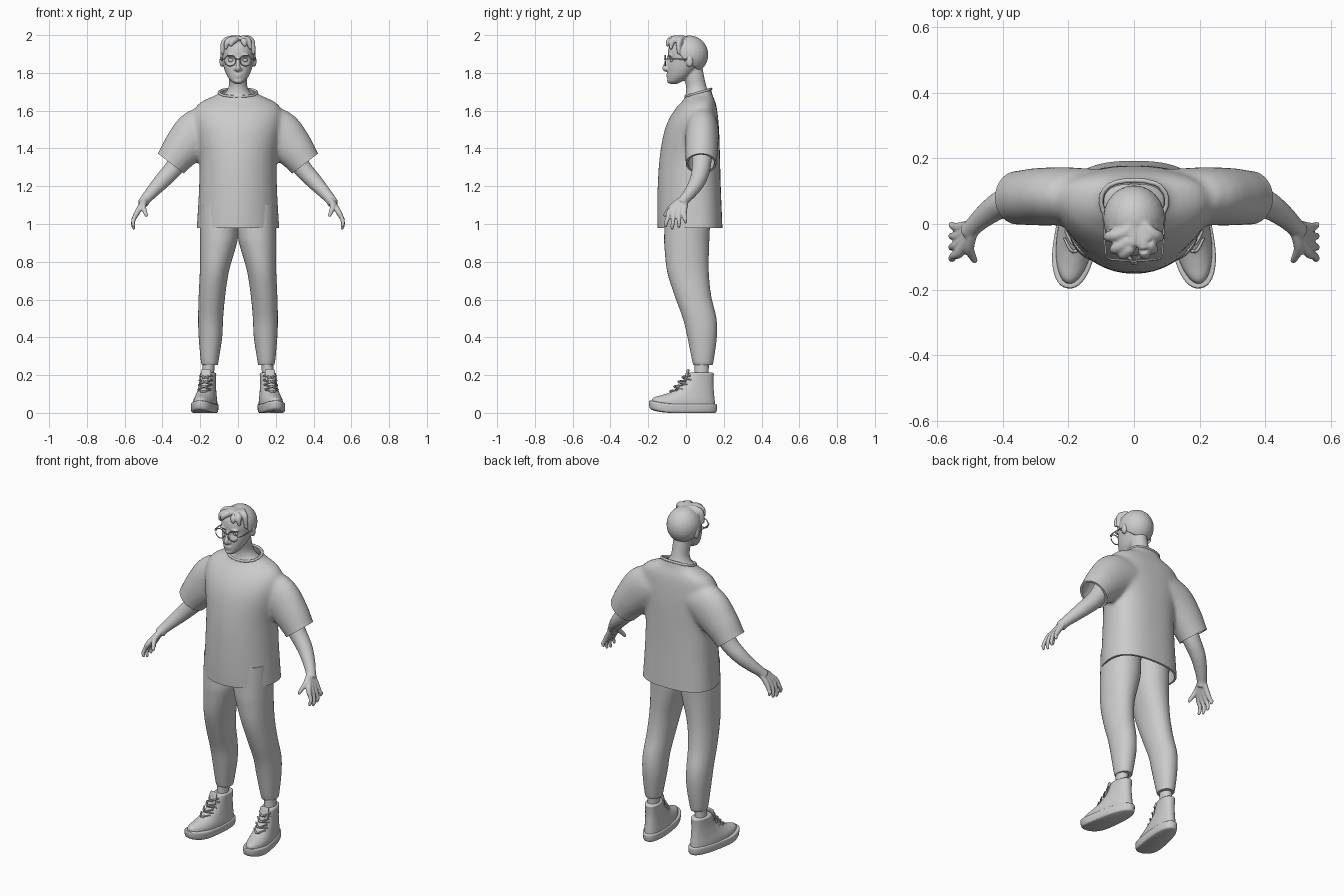
import bpy, bmesh
from math import sin, cos, pi, exp, atan2
from mathutils import Vector, Matrix

if "Cube" in bpy.data.objects:
    bpy.data.objects.remove(bpy.data.objects["Cube"])

clay = bpy.data.materials.new("plain grey")
clay.use_nodes = True
GREY = (0.6, 0.6, 0.6, 1)
clay.diffuse_color = GREY
clay.node_tree.nodes["Principled BSDF"].inputs["Base Color"].default_value = GREY


def spline(rows, k):
    """Catmull-Rom interpolation of rows of numbers."""
    out = []
    for i in range(len(rows) - 1):
        a, b, c, d = (rows[max(0, min(len(rows) - 1, i + j))] for j in (-1, 0, 1, 2))
        for s in range(k):
            t = s / k
            out.append([q + t / 2 * (r - p + t * (2 * p - 5 * q + 4 * r - w + t * (3 * (q - r) + w - p)))
                        for p, q, r, w in zip(a, b, c, d)])
    return out + [list(rows[-1])]


def skin(bm, rings, closed=False):
    loops = [[bm.verts.new(p) for p in ring] for ring in rings]
    n = len(loops[0])
    faces = []
    for i in range(len(loops) - (0 if closed else 1)):
        a, b = loops[i], loops[(i + 1) % len(loops)]
        faces += [bm.faces.new((a[j], a[(j + 1) % n], b[(j + 1) % n], b[j])) for j in range(n)]
    if not closed:
        faces += [bm.faces.new(loops[0]), bm.faces.new(loops[-1])]
    bmesh.ops.recalc_face_normals(bm, faces=faces)


def loft(bm, rows, wide=0.5, front=2.0, back=2.0, n=40, k=4):
    """Stacked level sections: z, centre x, half width, front y, back y."""
    rings = []
    for z, cx, rx, y0, y1 in spline(rows, k):
        yc, ring = y0 + (y1 - y0) * wide, []
        for j in range(n):
            c, s = cos(2 * pi * j / n), sin(2 * pi * j / n)
            e = 2 / (back if s > 0 else front)
            ry = y1 - yc if s > 0 else yc - y0
            ring.append((cx + rx * abs(c) ** e * (1 if c > 0 else -1),
                         yc + ry * abs(s) ** e * (1 if s > 0 else -1), z))
        rings.append(ring)
    skin(bm, rings)


def tube(bm, rows, n=14, k=4, closed=False):
    """Limb along a path: x, y, z, radius, optional second radius."""
    pts, rings = spline(rows, k), []
    m = len(pts)
    for i, p in enumerate(pts):
        i0, i1 = ((i - 1) % m, (i + 1) % m) if closed else (max(i - 1, 0), min(i + 1, m - 1))
        d = (Vector(pts[i1][:3]) - Vector(pts[i0][:3])).normalized()
        ref = Vector((0, 0, 1)) if closed or abs(d.y) > 0.9 else Vector((0, 1, 0))
        u = (ref - d * d.dot(ref)).normalized()
        v = d.cross(u)
        rings.append([Vector(p[:3]) + u * p[3] * cos(2 * pi * j / n) + v * p[-1] * sin(2 * pi * j / n)
                      for j in range(n)])
    skin(bm, rings, closed)


def blob(bm, loc, size):
    mat = Matrix.Translation(loc) @ Matrix.Diagonal((*size, 1))
    return bmesh.ops.create_uvsphere(bm, u_segments=24, v_segments=16, radius=1, matrix=mat)


def bake(ob):
    old = ob.data
    ob.data = bpy.data.meshes.new_from_object(ob.evaluated_get(bpy.context.evaluated_depsgraph_get()))
    ob.modifiers.clear()
    bpy.data.meshes.remove(old)


def finish(name, bm, voxel=0, relax=0, mirror=False):
    me = bpy.data.meshes.new(name)
    bm.to_mesh(me)
    bm.free()
    me.materials.append(clay)
    ob = bpy.data.objects.new(name, me)
    bpy.context.collection.objects.link(ob)
    if voxel:
        ob.modifiers.new("Blend", "REMESH").voxel_size = voxel
    if relax:
        sm = ob.modifiers.new("Relax", "SMOOTH")
        sm.iterations, sm.factor = relax, 0.5
    if mirror:
        mi = ob.modifiers.new("Mirror", "MIRROR")
        mi.use_mirror_merge = False
    bake(ob)
    shade(ob)
    return ob


def shade(ob):
    bpy.ops.object.select_all(action="DESELECT")
    ob.select_set(True)
    bpy.context.view_layer.objects.active = ob
    bpy.ops.object.shade_smooth_by_angle(angle=0.8)


# Shirt: torso and sleeves blended, then trimmed at hem, cuffs and collar
bm = bmesh.new()
loft(bm, [(.92, 0, .222, -.148, .195), (1.05, 0, .214, -.152, .19), (1.2, 0, .206, -.15, .184),
          (1.35, 0, .205, -.14, .18), (1.48, 0, .225, -.118, .176), (1.56, 0, .235, -.088, .17),
          (1.62, 0, .222, -.048, .162), (1.655, 0, .18, -.015, .152), (1.69, 0, .105, .005, .138),
          (1.74, 0, .09, .01, .13)], wide=.58, back=2.5, n=64)
for s in (1, -1):
    tube(bm, [(s * .08, .085, 1.52, .08, .09), (s * .2, .085, 1.49, .088, .125),
              (s * .29, .083, 1.405, .088, .108), (s * .355, .08, 1.32, .082, .087),
              (s * .39, .08, 1.275, .082, .087)], n=32)
shirt = finish("shirt", bm, voxel=.012, relax=8)
bm = bmesh.new()
bm.from_mesh(shirt.data)


def trim(co, no, keep=lambda v: True):
    vs = [v for v in bm.verts if keep(v)]
    ok = set(vs)
    rest = [g for seq in (bm.edges, bm.faces) for g in seq if all(v in ok for v in g.verts)]
    cut = bmesh.ops.bisect_plane(bm, geom=vs + rest, plane_co=co, plane_no=no, clear_outer=True)
    return [g.co.copy() for g in cut["geom_cut"] if isinstance(g, bmesh.types.BMVert)]


trim((0, 0, .98), (0, 0, -1))
for s in (1, -1):
    trim((s * .355, .08, 1.32), (s * .61, 0, -.79), lambda v: v.co.x * s > .25)
neckline = trim((0, .05, 1.69), (0, -.3, 1))
bm.to_mesh(shirt.data)
bm.free()
thick = shirt.modifiers.new("Cloth", "SOLIDIFY")
thick.thickness = .012
bake(shirt)
shade(shirt)

# Collar band and rolled hem edge
bm = bmesh.new()
neckline.sort(key=lambda p: atan2(p.x, p.y - .06))
tube(bm, [(p.x, p.y, p.z, .007) for p in neckline[::3]], n=8, k=1, closed=True)
finish("collar", bm)

# Trousers
bm = bmesh.new()
loft(bm, [(.255, .148, .04, .042, .138), (.27, .15, .046, .034, .145), (.4, .146, .062, .008, .163),
          (.5, .145, .066, -.016, .161), (.62, .138, .07, -.06, .133), (.75, .125, .077, -.1, .12),
          (.88, .106, .095, -.114, .122), (.95, .1, .101, -.115, .125), (1.1, .1, .1, -.11, .13)],
     front=2.1, back=2.1)
finish("trouser_legs", bm, mirror=True)

# Ankles
bm = bmesh.new()
loft(bm, [(.14, .158, .033, .04, .125), (.22, .157, .031, .045, .12), (.3, .152, .033, .045, .125)])
finish("ankles", bm, mirror=True)


def shoe_part(name, bm):
    """Lift the toe, turn the foot outward and mirror it."""
    for v in bm.verts:
        if v.co.y < -.07:
            v.co.z += .018 * ((v.co.y + .07) / .12) ** 2
    bmesh.ops.rotate(bm, verts=bm.verts, cent=(.155, .1, 0), matrix=Matrix.Rotation(.16, 3, "Z"))
    finish(name, bm, mirror=True)


# Shoes: sole, upper with padded collar, toe cap seam, laces and tongue
bm = bmesh.new()
loft(bm, [(0, .155, .056, -.185, .155), (.008, .155, .063, -.196, .163), (.04, .155, .065, -.2, .166),
          (.047, .155, .06, -.192, .16)], wide=.38, front=2.2, back=2.4, k=3)
shoe_part("shoe_soles", bm)
bm = bmesh.new()
loft(bm, [(.03, .155, .058, -.188, .156), (.065, .155, .057, -.178, .153), (.09, .155, .052, -.13, .15),
          (.11, .155, .048, -.085, .148), (.15, .155, .043, -.025, .145), (.19, .155, .042, .002, .146),
          (.207, .155, .042, .012, .147), (.213, .155, .036, .02, .14)], wide=.45, back=2.3)
shoe_part("shoe_uppers", bm)
bm = bmesh.new()
for k in range(4):
    y, z = -.075 + .022 * k, .108 + .025 * k
    for s in (1, -1):
        tube(bm, [(.155 - s * .034, y + .03, z - .008, .004), (.155, y - .012, z + .006, .005),
                  (.155 + s * .034, y + .025, z + .014, .004)], n=8)
shoe_part("shoe_laces", bm)
bm = bmesh.new()
tube(bm, [(.155, -.02, .14, .008, .024), (.155, .0, .19, .008, .027), (.155, .01, .224, .007, .026),
          (.155, .013, .23, .003, .018)])
shoe_part("shoe_tongues", bm)

# Arms with hands
bm = bmesh.new()
tube(bm, [(.25, .085, 1.45, .06), (.33, .082, 1.31, .05), (.4, .062, 1.23, .043),
          (.455, .025, 1.17, .034), (.49, -.008, 1.13, .028, .024), (.505, -.025, 1.105, .03, .02)], n=24)
for i, (tip, length) in enumerate(((.988, .02), (.976, .022), (.984, .02), (1.008, .018))):
    y = -.085 + .025 * i
    tube(bm, [(.492, -.018 + .006 * i, 1.13, .015), (.53, y, 1.068, .0155), (.55, y - .012 + .005 * i, 1.03, .0115),
              (.556, y - .02 + .009 * i, tip + length, .0105), (.551, y - .023 + .01 * i, tip, .008),
              (.549, y - .023 + .01 * i, tip - .005, .003)])
tube(bm, [(.492, -.02, 1.13, .018), (.503, -.07, 1.095, .0165), (.493, -.098, 1.066, .012),
          (.485, -.112, 1.045, .009), (.483, -.115, 1.039, .003)])
finish("arms", bm, voxel=.0045, relax=4, mirror=True)

# Head, neck, ears and facial features blended together
bm = bmesh.new()
loft(bm, [(1.742, 0, .018, -.085, -.045), (1.755, 0, .036, -.096, -.02), (1.78, 0, .055, -.098, .02),
          (1.81, 0, .069, -.097, .05), (1.84, 0, .078, -.096, .075), (1.87, 0, .083, -.094, .09),
          (1.91, 0, .085, -.096, .1), (1.95, 0, .078, -.085, .098), (1.975, 0, .055, -.055, .075),
          (1.988, 0, .02, -.02, .04)], wide=.55, front=2.2)
loft(bm, [(1.62, 0, .115, -.02, .142), (1.67, 0, .095, -.008, .135), (1.695, 0, .066, .0, .122),
          (1.73, 0, .049, .0, .108), (1.78, 0, .047, -.012, .096), (1.84, 0, .045, -.02, .085)])
tube(bm, [(0, -.092, 1.885, .008), (0, -.104, 1.85, .01), (0, -.113, 1.825, .014, .014), (0, -.1, 1.813, .01)])
blob(bm, (0, -.094, 1.791), (.024, .011, .006))
blob(bm, (0, -.093, 1.78), (.02, .011, .007))
blob(bm, (0, -.088, 1.757), (.022, .013, .012))
for s in (1, -1):
    blob(bm, (s * .013, -.1, 1.82), (.009, .01, .008))
    blob(bm, (s * .036, -.088, 1.893), (.026, .012, .007))
    blob(bm, (s * .087, .02, 1.862), (.011, .019, .032))
head = finish("head", bm, voxel=.005, relax=4)
for v in head.data.vertices:
    if v.co.y < 0:
        d2 = (abs(v.co.x) - .036) ** 2 + (v.co.z - 1.868) ** 2
        v.co.y += .012 * exp(-d2 / .0003)

# Eyes
bm = bmesh.new()
blob(bm, (.036, -.07, 1.867), (.015, .015, .012))
finish("eyes", bm, mirror=True)

# Hair: trimmed cap with swept fringe locks
bm = bmesh.new()
blob(bm, (0, .018, 1.896), (.094, .1, .102))
cut = bmesh.ops.bisect_plane(bm, geom=bm.verts[:] + bm.edges[:] + bm.faces[:], plane_co=(0, 0, 1.868),
                             plane_no=(0, -.15, -.18), clear_outer=True)
bmesh.ops.holes_fill(bm, edges=[e for e in bm.edges if e.is_boundary])
for s in (1, -1):
    for x, y, z in ((.038, -.098, 1.94), (.066, -.08, 1.925), (.086, -.04, 1.9)):
        tube(bm, [(.012 + s * .01, .01, 1.98, .012), (.012 + s * x * .45, y * .62, 1.981, .018),
                  (s * x * .85, y * .93, 1.963, .017), (s * x, y, z, .007)])
    blob(bm, (s * .082, -.005, 1.885), (.01, .016, .026))
finish("hair", bm, voxel=.005, relax=4)

# Glasses: round rims, bridge and temples
bm = bmesh.new()
for s in (1, -1):
    ring = [(s * .042 + .03 * cos(a * pi / 16), -.11 + .06 * (.03 * cos(a * pi / 16) * s) ** 1, 1.865
             + .028 * sin(a * pi / 16), .003) for a in range(32)]
    tube(bm, ring, n=8, k=1, closed=True)
    tube(bm, [(s * .071, -.107, 1.872, .003), (s * .086, -.09, 1.873, .003), (s * .092, .02, 1.872, .003)], n=8)
tube(bm, [(-.013, -.111, 1.87, .003), (0, -.114, 1.874, .003), (.013, -.111, 1.87, .003)], n=8)
finish("glasses", bm)
